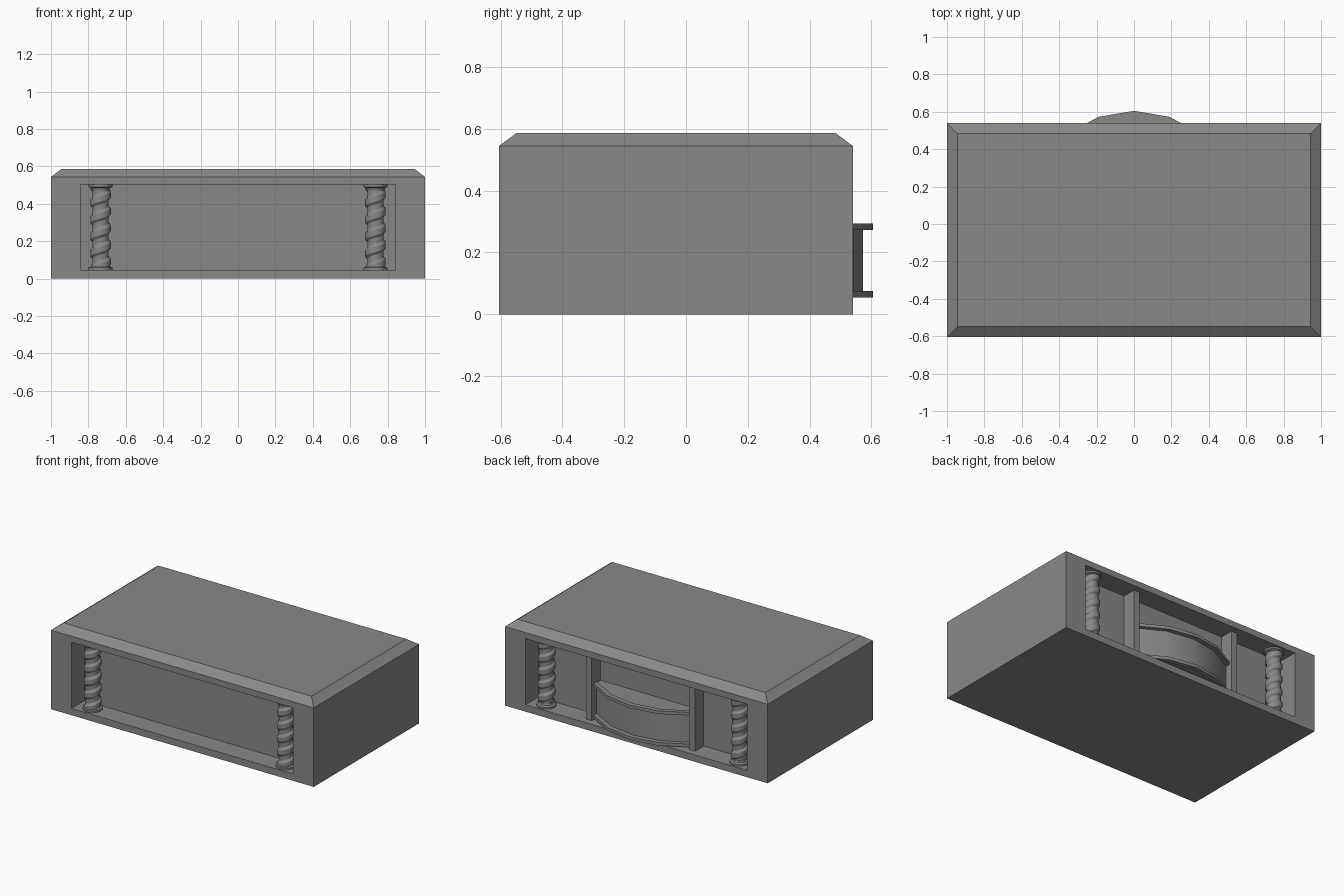
import bpy, bmesh
from math import sin, cos, pi

if "Cube" in bpy.data.objects:
    bpy.data.objects.remove(bpy.data.objects["Cube"])

FRONT, BACK, DEPTH = -0.605, 0.54, 0.14
Z0, Z1 = 0.047, 0.502          # recess floor and ceiling

grey = bpy.data.materials.new("dark_grey")
grey.diffuse_color = (0.25, 0.25, 0.25, 1)
grey.use_nodes = True
grey.node_tree.nodes["Principled BSDF"].inputs["Base Color"].default_value = grey.diffuse_color


def make(name, verts, faces):
    me = bpy.data.meshes.new(name)
    me.from_pydata(verts, [], faces)
    me.materials.append(grey)
    bm = bmesh.new()
    bm.from_mesh(me)
    bmesh.ops.recalc_face_normals(bm, faces=bm.faces)
    bm.to_mesh(me)
    bm.free()
    ob = bpy.data.objects.new(name, me)
    bpy.context.collection.objects.link(ob)
    return ob


def loft(name, rings):
    """Closed solid through rings with equal point counts."""
    n = len(rings[0])
    faces = [(k * n + i, k * n + (i + 1) % n, (k + 1) * n + (i + 1) % n, (k + 1) * n + i)
             for k in range(len(rings) - 1) for i in range(n)]
    faces += [tuple(range(n)), tuple((len(rings) - 1) * n + i for i in range(n))]
    return make(name, [p for r in rings for p in r], faces)


def rect(x0, x1, y0, y1, z):
    return [(x0, y0, z), (x1, y0, z), (x1, y1, z), (x0, y1, z)]


def box(name, x0, x1, y0, y1, z0, z1):
    return loft(name, [rect(x0, x1, y0, y1, z0), rect(x0, x1, y0, y1, z1)])


def smooth(ob, angle=30):
    bpy.ops.object.select_all(action='DESELECT')
    ob.select_set(True)
    bpy.context.view_layer.objects.active = ob
    bpy.ops.object.shade_smooth_by_angle(angle=angle * pi / 180)


# main block with bevelled top
i = 0.057
body = loft("body", [rect(-1, 1, FRONT, BACK, 0),
                     rect(-1, 1, FRONT, BACK, 0.544),
                     rect(-1 + i, 1 - i, FRONT + i, BACK - i, 0.587)])

# front and back recesses
cutters = [box("recess_cutter", -0.843, 0.843, FRONT - 0.1, FRONT + DEPTH, Z0, Z1),
           box("recess_cutter", -0.843, 0.843, BACK - DEPTH, BACK + 0.1, Z0, Z1)]
bpy.context.view_layer.objects.active = body
for c in cutters:
    c.hide_render = True
    m = body.modifiers.new("recess", 'BOOLEAN')
    m.object, m.operation, m.solver = c, 'DIFFERENCE', 'EXACT'
    bpy.ops.object.modifier_apply(modifier=m.name)
    bpy.data.objects.remove(c)


# spiral columns with round end plates
def ring(cx, cy, r, z, n=20):
    return [(cx + r * cos(2 * pi * k / n), cy + r * sin(2 * pi * k / n), z) for k in range(n)]


def column(cx, cy):
    n, steps, lead = 24, 64, 0.09
    rings = []
    for s in range(steps + 1):
        z = Z0 + 0.01 + (Z1 - Z0 - 0.02) * s / steps
        tw = 2 * pi * z / lead
        rs = []
        for k in range(n):
            a = 2 * pi * k / n
            r = 0.044 + 0.011 * max(0, min(1, 0.5 + 1.2 * cos(a)))
            rs.append((cx + r * cos(a + tw), cy + r * sin(a + tw), z))
        rings.append(rs)
    smooth(loft("column_shaft", rings), 40)
    for za, d in ((Z0, 1), (Z1, -1)):
        smooth(loft("column_end", [ring(cx, cy, r, za + d * h) for r, h in
                    ((0.063, 0), (0.063, 0.012), (0.05, 0.018), (0.047, 0.03))]))


for sx in (-1, 1):
    column(sx * 0.735, FRONT + 0.074)
    column(sx * 0.735, BACK - 0.074)
    # upright dividers in the back recess
    x = sx * 0.393
    box("back_divider", x - 0.022, x + 0.022, BACK - DEPTH - 0.005, BACK - 0.045, Z0, Z1)

# bowed panel between the dividers, with projecting rims
WALL = BACK - DEPTH - 0.005


def arc(off):
    half = [(0.372, 0.474), (0.19, 0.573), (0, 0.605)]
    return [(x, y - off) for x, y in half + [(-x, y) for x, y in half[-2::-1]]]


def bow(name, outline, z0, z1):
    smooth(loft(name, [[(x, y, z) for x, y in outline] for z in (z0, z1)]), 40)


bow("bowed_panel", [(0.372, WALL)] + arc(0.032) + [(-0.372, WALL)], 0.06, 0.289)
rim = arc(0) + arc(0.034)[::-1]
bow("bowed_panel_lower_rim", rim, 0.055, 0.076)
bow("bowed_panel_upper_rim", rim, 0.273, 0.294)
